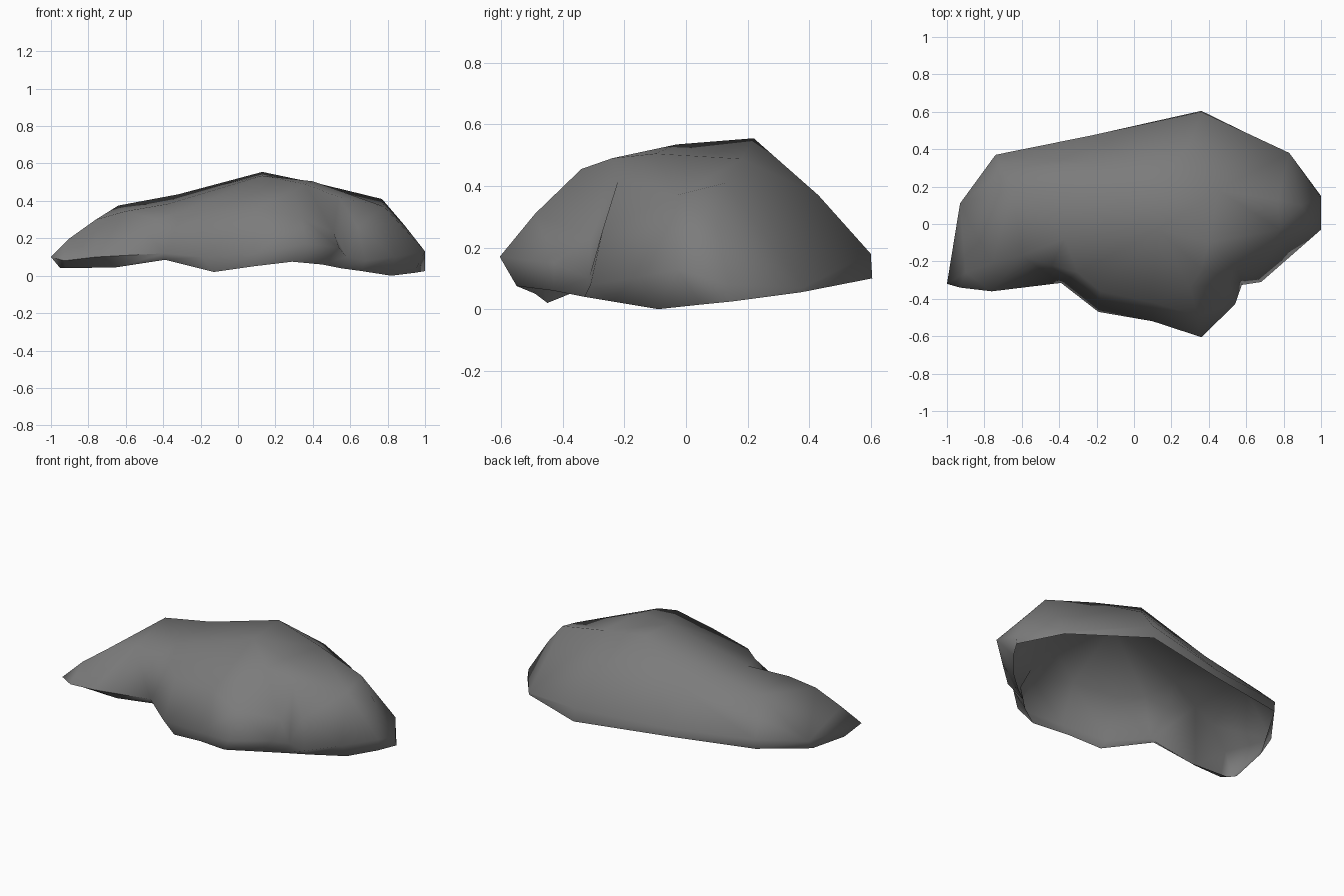
import bpy
import bmesh
import math
from mathutils import Vector
from mathutils.geometry import delaunay_2d_cdt

default_cube = bpy.data.objects.get("Cube")
if default_cube:
    bpy.data.objects.remove(default_cube, do_unlink=True)


def make_material(name, colour):
    material = bpy.data.materials.new(name)
    material.use_nodes = True
    material.diffuse_color = colour
    shader = material.node_tree.nodes["Principled BSDF"]
    shader.inputs["Base Color"].default_value = colour
    shader.inputs["Roughness"].default_value = 0.9
    return material


# Widest outline of the boulder, seen from above
outline = [
    (-1, -.32, .1), (-.93, .11, .13), (-.74, .37, .19), (-.22, .475, .16),
    (.36, .6, .18), (.83, .38, .07), (1, .14, .08), (1, -.03, .13),
    (.84, -.17, .1), (.68, -.31, .08), (.58, -.315, .1), (.54, -.43, .15),
    (.36, -.605, .17), (.1, -.52, .12), (-.19, -.47, .1),
    (-.39, -.315, .12), (-.76, -.36, .1), (-.93, -.34, .08),
]

# Open lower rim, one point under each outline point
rim = [
    (-.95, -.22, .04), (-.91, .04, .055), (-.74, .365, .13),
    (-.22, .475, .11), (.36, .605, .1), (.83, .375, .055), (1, .15, .025),
    (.94, .05, .015), (.82, -.09, 0), (.66, -.24, .025), (.55, -.33, .04),
    (.45, -.43, .06), (.29, -.55, .075), (.08, -.49, .05),
    (-.13, -.45, .02), (-.39, -.29, .085), (-.65, -.28, .045),
    (-.92, -.26, .04),
]

# Ridges, shoulders and the front lobe
crown = [
    (-.9, -.26, .2), (-.76, -.21, .3), (-.64, .19, .375),
    (-.6, -.17, .345), (-.44, -.22, .3), (-.37, -.08, .385),
    (-.32, .19, .435), (.13, .22, .555), (.13, -.03, .535),
    (.36, -.24, .49), (.4, -.1, .505), (.45, .18, .488),
    (.77, .13, .41), (.78, -.03, .37), (.1, -.42, .36),
    (-.18, -.36, .335), (-.3, -.26, .34), (.3, -.34, .455),
    (.34, -.49, .31), (.51, -.31, .235), (.64, -.27, .26),
    (.54, -.22, .42), (.3, .43, .37), (.89, .1, .27), (-.25, .33, .33),
    (-.7, .28, .285),
]


def build_boulder(name, material):
    mesh = bpy.data.meshes.new(name)
    bm = bmesh.new()

    # Upper surface: triangulate the outline together with the crown points
    points = [Vector(p) for p in outline + crown]
    count = len(outline)
    result = delaunay_2d_cdt([p.xy for p in points], [],
                             [list(range(count))], 1, 0.0001)
    faces, sources = result[2], result[3]
    verts = [bm.verts.new(p) for p in points]
    lookup = [verts[source[0]] for source in sources]
    for face in faces:
        bm.faces.new([lookup[i] for i in face])

    # Undercut wall between the outline and the rim
    low = [bm.verts.new(p) for p in rim]
    for i in range(count):
        j = (i + 1) % count
        bm.faces.new((verts[i], verts[j], low[j], low[i]))

    # Keep the open shell facing outward
    bmesh.ops.recalc_face_normals(bm, faces=bm.faces[:])
    bm.normal_update()
    if sum(f.normal.z * f.calc_area() for f in bm.faces) < 0:
        bmesh.ops.reverse_faces(bm, faces=bm.faces[:])
    bm.to_mesh(mesh)
    bm.free()

    mesh.materials.append(material)
    boulder = bpy.data.objects.new(name, mesh)
    bpy.context.collection.objects.link(boulder)
    return boulder


stone = make_material("grey stone", (.2, .2, .2, 1))
boulder = build_boulder("boulder_shell", stone)

# Soft shading with only the hardest creases kept
bpy.ops.object.select_all(action="DESELECT")
boulder.select_set(True)
bpy.context.view_layer.objects.active = boulder
bpy.ops.object.shade_smooth_by_angle(angle=math.radians(75))
